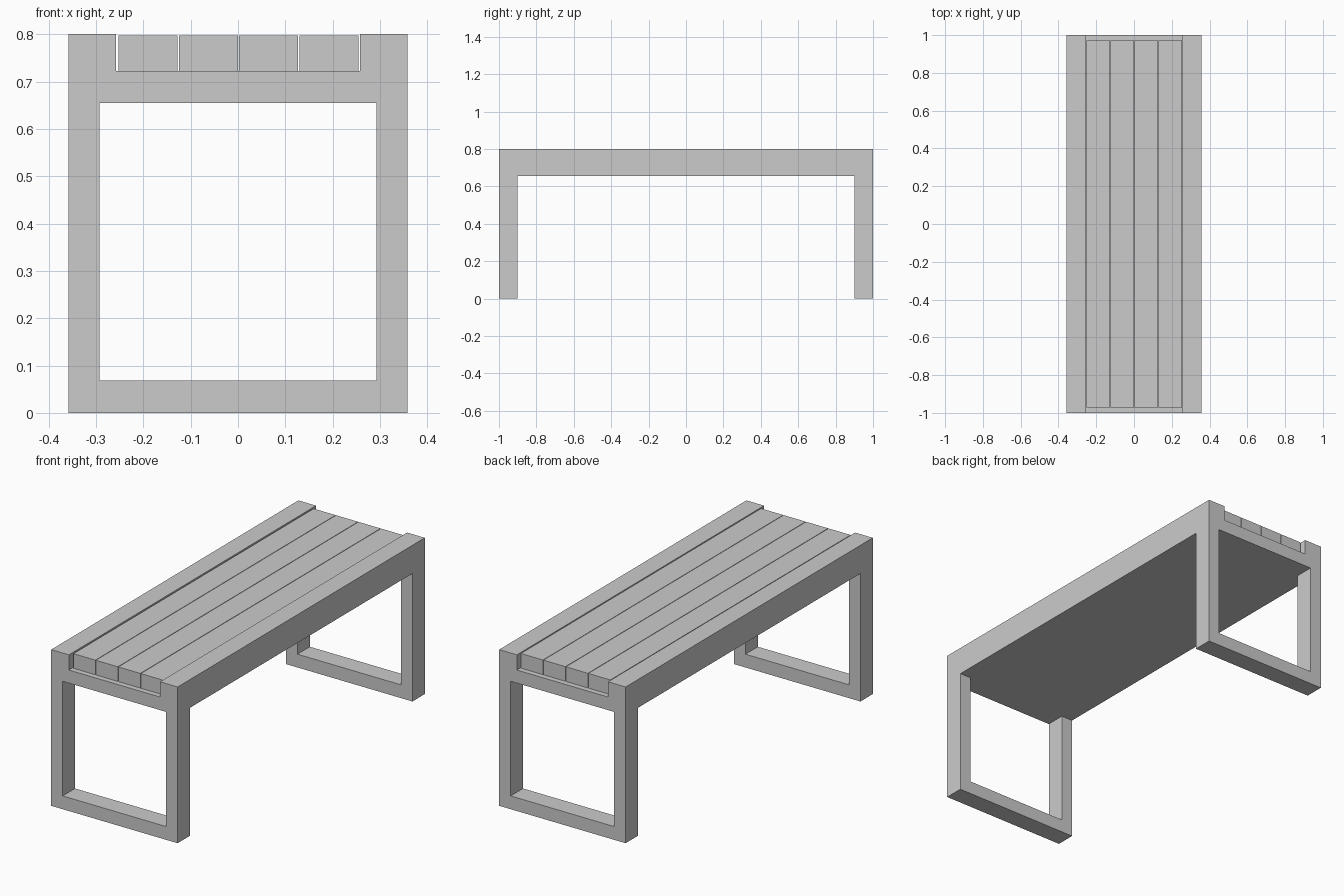
import bpy

if "Cube" in bpy.data.objects:
    bpy.data.objects.remove(bpy.data.objects["Cube"])


def box(name, x, y, z):
    """Axis-aligned box from (min, max) ranges."""
    bpy.ops.mesh.primitive_cube_add(
        size=1, location=[(a + b) / 2 for a, b in (x, y, z)])
    ob = bpy.context.object
    ob.name = name
    ob.scale = [b - a for a, b in (x, y, z)]
    bpy.ops.object.transform_apply(location=True, rotation=False, scale=True)
    return ob


def cut(target, name, x, y, z):
    cutter = box(name, x, y, z)
    cutter.hide_render = True
    cutter.display_type = 'WIRE'
    mod = target.modifiers.new(name, 'BOOLEAN')
    mod.operation = 'DIFFERENCE'
    mod.solver = 'EXACT'
    mod.object = cutter


# Frame: one block with the leg gap, leg openings and plank channel cut out
frame = box("bench_frame", (-0.358, 0.358), (-1, 1), (0, 0.8))
cut(frame, "leg_gap_cutter", (-0.5, 0.5), (-0.9, 0.9), (-0.1, 0.655))
cut(frame, "leg_opening_cutter", (-0.293, 0.293), (-1.1, 1.1), (0.068, 0.655))
cut(frame, "channel_cutter", (-0.258, 0.258), (-1.1, 1.1), (0.722, 0.9))

# Four seat planks resting in the channel
for i in range(4):
    x0 = -0.252 + i * 0.1273
    box(f"seat_plank_{i + 1}", (x0, x0 + 0.1245), (-0.972, 0.972), (0.722, 0.797))
